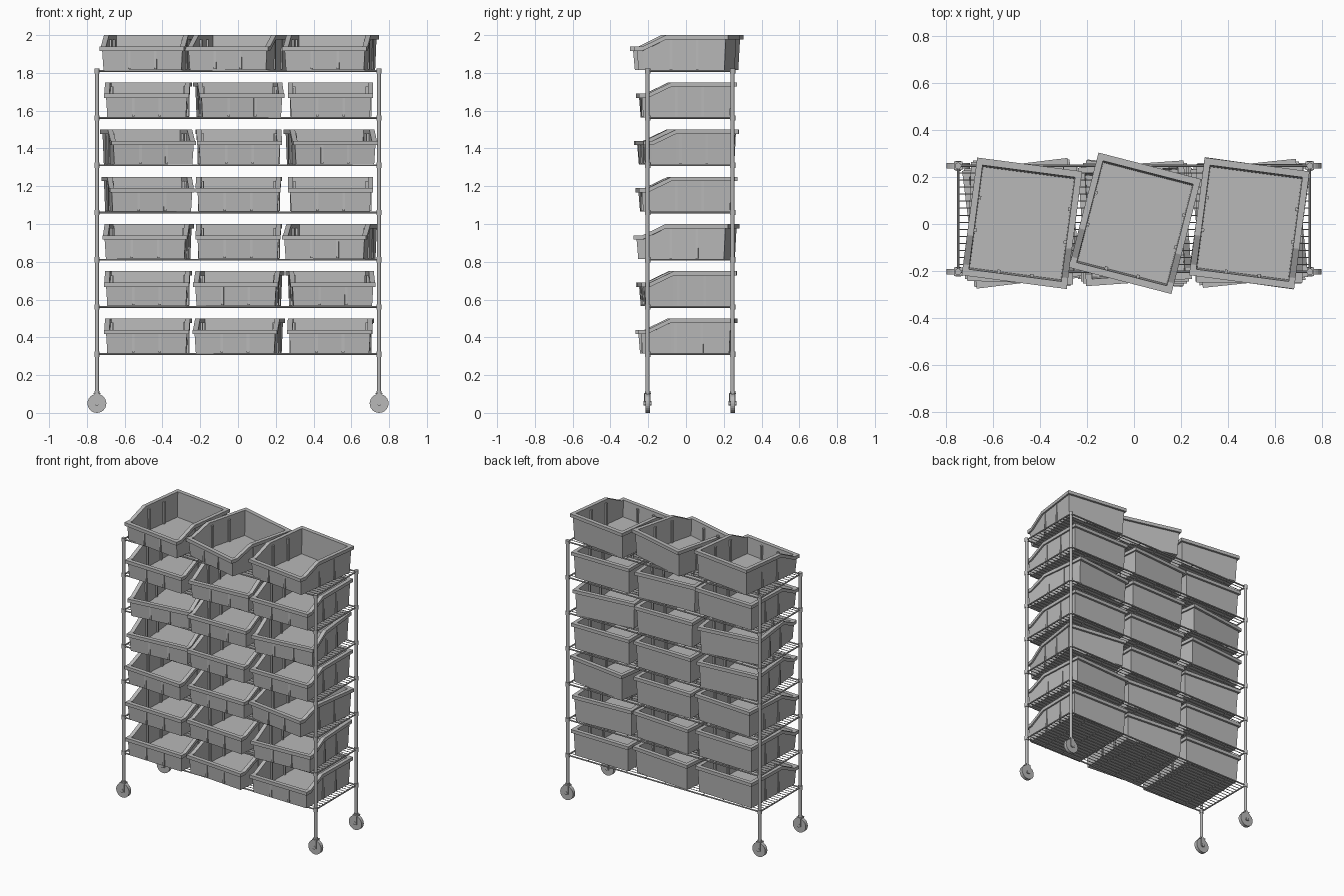
import bpy, bmesh, math
from mathutils import Matrix, Vector

if "Cube" in bpy.data.objects:
    bpy.data.objects.remove(bpy.data.objects["Cube"])

grey = bpy.data.materials.new("light_grey")
grey.diffuse_color = (0.48, 0.48, 0.48, 1)
grey.use_nodes = True
grey.node_tree.nodes["Principled BSDF"].inputs["Base Color"].default_value = grey.diffuse_color

PX, PY = 0.747, (-0.203, 0.247)                  # post positions
SHELVES = [0.311 + 0.25 * i for i in range(7)]   # shelf heights


def finish(name, bm, smooth=False):
    bmesh.ops.recalc_face_normals(bm, faces=bm.faces)
    me = bpy.data.meshes.new(name)
    bm.to_mesh(me)
    bm.free()
    me.materials.append(grey)
    if smooth:
        for p in me.polygons:
            p.use_smooth = len(p.vertices) == 4
    return place(name, me)


def place(name, me, loc=(0, 0, 0), rot=0):
    ob = bpy.data.objects.new(name, me)
    ob.location = loc
    ob.rotation_euler.z = rot
    bpy.context.collection.objects.link(ob)
    return ob


def box(bm, c, s):
    m = Matrix.Translation(c) @ Matrix.Diagonal((*s, 1))
    bmesh.ops.create_cube(bm, size=1, matrix=m)


def rod(bm, a, b, r, n=12):
    a, b = Vector(a), Vector(b)
    d = b - a
    m = Matrix.Translation((a + b) / 2) @ d.to_track_quat('Z', 'Y').to_matrix().to_4x4()
    bmesh.ops.create_cone(bm, cap_ends=True, segments=n, radius1=r, radius2=r,
                          depth=d.length, matrix=m)


# posts with a collar at each shelf
bm = bmesh.new()
for x in (-PX, PX):
    for y in PY:
        rod(bm, (x, y, 0.09), (x, y, 1.82), 0.0105)
        for z in SHELVES:
            rod(bm, (x, y, z - 0.014), (x, y, min(z + 0.014, 1.822)), 0.014)
finish("posts", bm)

# casters: wheel, hub, fork plates and swivel
bm = bmesh.new()
for x in (-PX, PX):
    for y in PY:
        rod(bm, (x, y - 0.012, 0.05), (x, y + 0.012, 0.05), 0.05, 24)
        rod(bm, (x, y - 0.021, 0.05), (x, y + 0.021, 0.05), 0.012)
        for s in (-1, 1):
            box(bm, (x, y + s * 0.0165, 0.073), (0.03, 0.004, 0.062))
        box(bm, (x, y, 0.103), (0.036, 0.037, 0.005))
        rod(bm, (x, y, 0.1), (x, y, 0.115), 0.014)
finish("casters", bm)

# wire shelf, shared by all levels
bm = bmesh.new()
for y in PY:
    rod(bm, (-PX, y, 0), (PX, y, 0), 0.005, 8)
for x in (-PX, PX):
    rod(bm, (x, PY[0], 0), (x, PY[1], 0), 0.005, 8)
for i in range(1, 15):
    y = PY[0] + (PY[1] - PY[0]) * i / 15
    rod(bm, (-PX, y, 0.0015), (PX, y, 0.0015), 0.0025, 6)
for i in range(1, 10):
    x = -PX + 2 * PX * i / 10
    rod(bm, (x, PY[0], -0.002), (x, PY[1], -0.002), 0.0025, 6)
shelf = finish("wire_shelf", bm)
shelf.location.z = SHELVES[0]
for z in SHELVES[1:]:
    place("wire_shelf", shelf.data, (0, 0, z))

# open-front storage bin: rings following the sloped rim
LOW, HIGH, Y1, Y2 = 0.125, 0.185, -0.205, -0.08


def ring(bm, hx, hy, dz, flat=False):
    side = [(-hy, LOW), (Y1, LOW), (Y2, HIGH), (hy, HIGH)]
    pts = [(hx, y, z) for y, z in side] + [(-hx, y, z) for y, z in reversed(side)]
    return [bm.verts.new((x, y, dz if flat else z + dz)) for x, y, z in pts]


bm = bmesh.new()
rings = [ring(bm, 0.208, 0.229, 0, True), ring(bm, 0.214, 0.237, -0.023),
         ring(bm, 0.225, 0.252, -0.023), ring(bm, 0.225, 0.252, 0),
         ring(bm, 0.198, 0.223, 0), ring(bm, 0.195, 0.216, 0.01, True)]
for a, b in zip(rings, rings[1:]):
    for i in range(8):
        j = (i + 1) % 8
        bm.faces.new((a[i], a[j], b[j], b[i]))
bm.faces.new(rings[0])
bm.faces.new(rings[-1])
# upright ribs on the side and front walls
for s in (-1, 1):
    for y in (-0.055, 0.085):
        box(bm, (s * 0.201, y, 0.083), (0.03, 0.014, 0.16))
    box(bm, (s * 0.07, -0.223, 0.055), (0.014, 0.03, 0.1))
bin_mesh = finish("storage_bin", bm)

# turn of each bin in degrees, per shelf: left, middle, right
TURNS = [(-2, -5, -1), (-2, -4, 3), (-4, -1, -8), (5, -1, 0),
         (7, 1, 6), (-2, 4, 0), (-7.5, -14.5, -7.5)]
me = bin_mesh.data
bpy.data.objects.remove(bin_mesh)
for z, row in zip(SHELVES, TURNS):
    for x, t in zip((-0.476, 0.004, 0.49), row):
        place("storage_bin", me, (x, 0.003, z + 0.004), math.radians(t))
